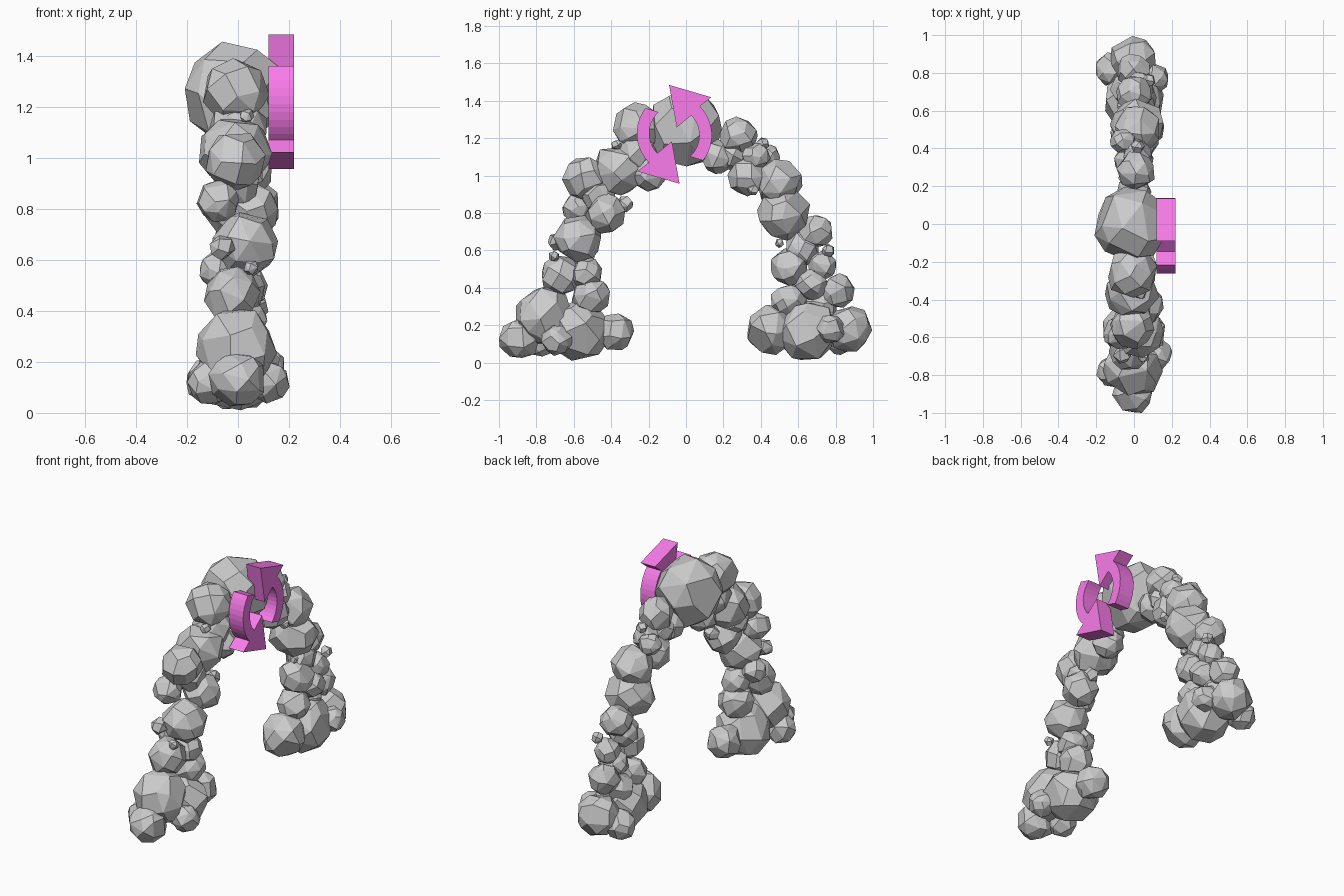
import bpy, bmesh, math, random
from mathutils import Vector, Matrix

if "Cube" in bpy.data.objects:
    bpy.data.objects.remove(bpy.data.objects["Cube"])

random.seed(7)


def rock_points(x, y, z, r, n):
    # evenly spread, slightly jittered points on a ball
    pts = []
    spin = Matrix.Rotation(random.uniform(0, 6.28), 3, Vector((random.random(), random.random(), 0.5)).normalized())
    for i in range(n):
        h = 1 - 2 * (i + 0.5) / n
        a = i * 2.39996
        s = math.sqrt(1 - h * h)
        p = Vector((s * math.cos(a), s * math.sin(a), h))
        p += Vector([random.uniform(-0.16, 0.16) for _ in range(3)])
        p = spin @ p.normalized() * r * random.uniform(0.99, 1.1) + Vector((x, y, z))
        p.z = max(p.z, 0)
        p.y = max(-1, min(1, p.y))
        pts.append(p)
    return pts


def rock_pile(name, rocks):
    mesh = bpy.data.meshes.new(name)
    for x, y, z, r in rocks:
        bm = bmesh.new()
        for p in rock_points(x, y, z, r, 26 if r > 0.05 else 14):
            bm.verts.new(p)
        bmesh.ops.convex_hull(bm, input=bm.verts[:])
        bmesh.ops.dissolve_limit(bm, angle_limit=math.radians(14), verts=bm.verts[:], edges=bm.edges[:])
        bm.from_mesh(mesh)
        bm.to_mesh(mesh)
        bm.free()
    ob = bpy.data.objects.new(name, mesh)
    bpy.context.collection.objects.link(ob)
    return ob


# top stone of the arch
rock_pile("keystone", [(-0.015, -0.005, 1.25, 0.2)])

# front side: rocks as x, y, z, radius
rock_pile("front_arch_rocks", [
    (-0.01, -0.26, 1.26, 0.13), (0.035, -0.37, 1.165, 0.03), (-0.01, -0.36, 1.03, 0.138),
    (0.03, -0.2, 1.01, 0.09), (-0.01, -0.54, 0.99, 0.115), (0.05, -0.43, 0.8, 0.108),
    (-0.08, -0.58, 0.83, 0.083), (0.05, -0.325, 0.85, 0.045), (0, -0.26, 1.12, 0.11),
    (0, -0.47, 0.9, 0.09)])
rock_pile("front_leg_rocks", [
    (0.03, -0.575, 0.66, 0.125), (0.05, -0.705, 0.57, 0.03), (-0.06, -0.69, 0.65, 0.05),
    (-0.025, -0.67, 0.465, 0.108), (-0.08, -0.56, 0.56, 0.07), (0.02, -0.53, 0.48, 0.085),
    (0.01, -0.51, 0.36, 0.1)])
rock_pile("front_foot_rocks", [
    (0, -0.76, 0.25, 0.155), (0, -0.89, 0.13, 0.11), (0.12, -0.69, 0.12, 0.08),
    (-0.11, -0.78, 0.12, 0.085), (0, -0.57, 0.17, 0.16), (0, -0.38, 0.165, 0.1)])

# back side
rock_pile("back_arch_rocks", [
    (0.01, 0.28, 1.21, 0.1), (0, 0.17, 1.1, 0.09), (0.0, 0.33, 1.0, 0.105),
    (-0.06, 0.44, 1.1, 0.065), (0.02, 0.41, 1.17, 0.035), (0.02, 0.5, 0.96, 0.12),
    (0.07, 0.36, 0.925, 0.03), (0, 0.25, 1.11, 0.08), (0.02, 0.37, 1.1, 0.075)])
rock_pile("back_leg_rocks", [
    (0.02, 0.52, 0.8, 0.138), (0, 0.69, 0.7, 0.092), (0.04, 0.5, 0.64, 0.025),
    (0.08, 0.76, 0.6, 0.035), (0, 0.62, 0.61, 0.09), (0.02, 0.55, 0.51, 0.1),
    (0.03, 0.73, 0.52, 0.075), (0.03, 0.67, 0.42, 0.085), (0, 0.81, 0.385, 0.09),
    (0, 0.55, 0.33, 0.095)])
rock_pile("back_foot_rocks", [
    (0, 0.455, 0.175, 0.128), (0, 0.65, 0.175, 0.165), (0, 0.87, 0.18, 0.123),
    (0.11, 0.77, 0.18, 0.075), (-0.12, 0.82, 0.13, 0.085), (-0.03, 0.72, 0.3, 0.09)])

# pair of curved rotation arrows on the right side
pink = bpy.data.materials.new("magenta")
pink.diffuse_color = (0.95, 0.2, 0.83, 1)
pink.use_nodes = True
pink.node_tree.nodes["Principled BSDF"].inputs["Base Color"].default_value = pink.diffuse_color


def arc(r, start, end, steps=10):
    angles = [math.radians(start + (end - start) * i / steps) for i in range(steps + 1)]
    return [(-0.019 + r * math.cos(a), -0.005 + r * math.sin(a)) for a in angles]


def curved_arrow(name, turn):
    outline = arc(0.22, -38, 45)
    outline += [(0.198, 0.198), (-0.028, 0.264), (0.013, 0.037)]
    outline += arc(0.153, 44, -48)
    bm = bmesh.new()
    face = bm.faces.new([bm.verts.new((0.12, -0.0625 + turn * y, 1.221 + turn * z)) for y, z in outline])
    ext = bmesh.ops.extrude_face_region(bm, geom=[face], use_keep_orig=True)
    moved = [g for g in ext["geom"] if isinstance(g, bmesh.types.BMVert)]
    bmesh.ops.translate(bm, verts=moved, vec=(0.1, 0, 0))
    bmesh.ops.recalc_face_normals(bm, faces=bm.faces[:])
    mesh = bpy.data.meshes.new(name)
    bm.to_mesh(mesh)
    bm.free()
    mesh.materials.append(pink)
    bpy.context.collection.objects.link(bpy.data.objects.new(name, mesh))


curved_arrow("up_arrow", 1)
curved_arrow("down_arrow", -1)
